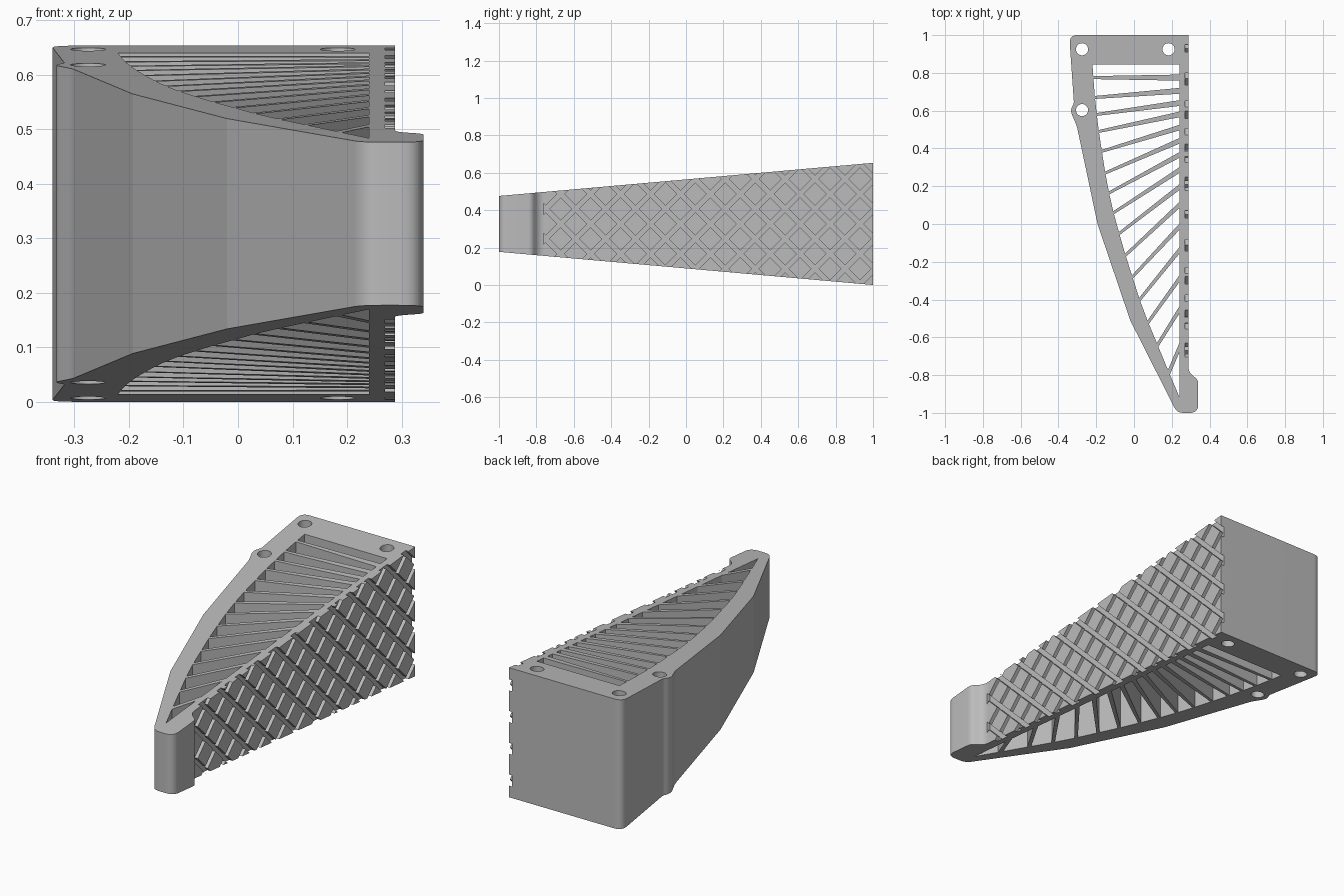
import bpy, bmesh, math
from mathutils import Vector

if "Cube" in bpy.data.objects:
    bpy.data.objects.remove(bpy.data.objects["Cube"], do_unlink=True)

grey = bpy.data.materials.new("plain grey")
grey.use_nodes = True
grey.diffuse_color = (0.5, 0.5, 0.5, 1)
grey.node_tree.nodes["Principled BSDF"].inputs["Base Color"].default_value = (0.5, 0.5, 0.5, 1)

MID, HALF, TAPER = 0.3265, 0.238, 0.0885


def half_height(y):
    return HALF + TAPER * y


def rounded(corners, steps=16):
    """Outline points with each corner (x, y, setback) softened."""
    out = []
    for i, (x, y, d) in enumerate(corners):
        p = Vector((x, y))
        if d == 0:
            out.append(p)
            continue
        a = p + (Vector(corners[i - 1][:2]) - p).normalized() * d
        b = p + (Vector(corners[(i + 1) % len(corners)][:2]) - p).normalized() * d
        for k in range(steps + 1):
            t = k / steps
            out.append(a * (1 - t) ** 2 + p * 2 * t * (1 - t) + b * t * t)
    return out


def solids(name, loops):
    """One object holding a closed solid for each (bottom ring, top ring) pair."""
    bm = bmesh.new()
    for low, high in loops:
        a = [bm.verts.new(p) for p in low]
        b = [bm.verts.new(p) for p in high]
        bm.faces.new(a[::-1])
        bm.faces.new(b)
        for i in range(len(a)):
            j = (i + 1) % len(a)
            bm.faces.new((a[i], a[j], b[j], b[i]))
    bmesh.ops.recalc_face_normals(bm, faces=bm.faces[:])
    mesh = bpy.data.meshes.new(name)
    bm.to_mesh(mesh)
    bm.free()
    mesh.materials.append(grey)
    ob = bpy.data.objects.new(name, mesh)
    bpy.context.collection.objects.link(ob)
    return ob


def upright(points, extra=0.0):
    """Rings for a wedge-shaped prism that follows the taper."""
    low = [(x, y, MID - half_height(y) - extra) for x, y in points]
    high = [(x, y, MID + half_height(y) + extra) for x, y in points]
    return low, high


# Finger body outline
body = solids("finger_body", [upright(rounded([
    (-0.343, 1.0, 0.045), (0.288, 1.0, 0), (0.288, -0.785, 0.03),
    (0.34, -0.825, 0.02), (0.34, -1.0, 0.045), (0.228, -1.0, 0.035),
    (-0.02, -0.51, 0), (-0.193, 0.0, 0), (-0.303, 0.52, 0.02),
    (-0.338, 0.6, 0.025), (-0.318, 0.64, 0.01)]))])

# Openings between the fanned ribs: rib ends as (left x, left y, right y)
WALL = 0.24
ribs = [(-0.215, 0.775, 0.775), (-0.207, 0.67, 0.705), (-0.197, 0.58, 0.64),
        (-0.186, 0.49, 0.58), (-0.17, 0.385, 0.51), (-0.152, 0.27, 0.44),
        (-0.132, 0.165, 0.365), (-0.108, 0.06, 0.285), (-0.078, -0.05, 0.195),
        (-0.045, -0.165, 0.1), (-0.008, -0.28, -0.015), (0.03, -0.4, -0.14),
        (0.075, -0.52, -0.29), (0.125, -0.64, -0.455), (0.185, -0.785, -0.655)]
cells = []
left, right = Vector((-0.22, 0.845)), Vector((WALL, 0.845))
for i, (x, yl, yr) in enumerate(ribs):
    thick = 0.032 - 0.0009 * i
    rise = thick / 2 / math.cos(math.atan2(yr - yl, WALL - x))
    nx, ny, _ = ribs[i + 1] if i + 1 < len(ribs) else (WALL, -0.915, 0)
    px, py, _ = ribs[i - 1] if i else (-0.22, 0.845, 0)
    up = rise / 2
    up_left = Vector((x + (px - x) * up / (py - yl), yl + up))
    down_left = Vector((x + (nx - x) * up / (yl - ny), yl - up))
    cells.append([left, right, Vector((WALL, yr + rise)), up_left])
    left, right = down_left, Vector((WALL, yr - rise))
cells.append([left, right, Vector((WALL, -0.915))])
cell_cutter = solids("rib_opening_cutter", [upright(c, 0.1) for c in cells])

# Vertical bolt holes
holes = []
for cx, cy in ((-0.275, 0.925), (0.183, 0.925), (-0.275, 0.603)):
    ring = [(cx + 0.032 * math.cos(k * math.tau / 40), cy + 0.032 * math.sin(k * math.tau / 40))
            for k in range(40)]
    holes.append(upright(ring, 0.1))
hole_cutter = solids("bolt_hole_cutter", holes)


# Crossed grip grooves on the flat side
def groove_cutter(name, slope):
    pitch, half_w, y0, y1 = 0.16, 0.018, -0.762, 1.05
    bars = []
    for k in range(-14, 4):
        start = pitch * (k + 0.5)
        section = []
        for y, side in ((y0, -1), (y1, -1), (y1, 1), (y0, 1)):
            z = MID + slope * (start + y + 0.75) + side * half_w
            section.append((y, z))
        bars.append(([(0.27, y, z) for y, z in section], [(0.33, y, z) for y, z in section]))
    return solids(name, bars)


cutters = [cell_cutter, hole_cutter,
           groove_cutter("rising_groove_cutter", 1), groove_cutter("falling_groove_cutter", -1)]
for c in cutters:
    c.hide_render = True
    c.hide_set(True)
    mod = body.modifiers.new(c.name, "BOOLEAN")
    mod.operation, mod.solver, mod.object = "DIFFERENCE", "EXACT", c

# Bake the cuts, then drop the helpers
bpy.context.view_layer.objects.active = body
body.select_set(True)
for mod in list(body.modifiers):
    bpy.ops.object.modifier_apply(modifier=mod.name)
for c in cutters:
    bpy.data.objects.remove(c, do_unlink=True)

# Smooth only the fine roundings
bpy.ops.object.shade_smooth_by_angle(angle=math.radians(10))
for edge_angle in (5.5,):
    bpy.ops.object.shade_smooth_by_angle(angle=math.radians(edge_angle))
